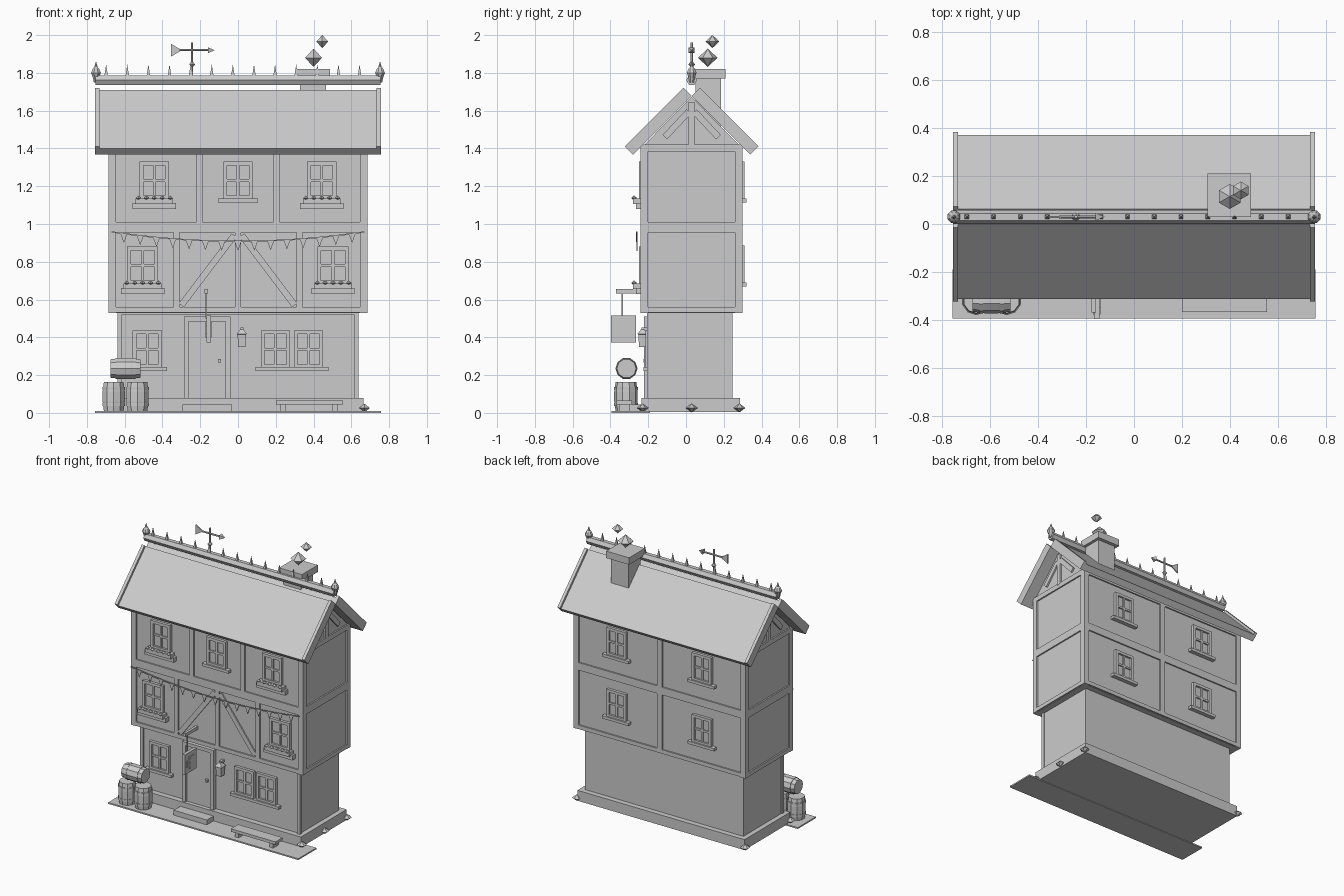
import bpy, bmesh, math
from mathutils import Vector, Matrix

cube = bpy.data.objects.get("Cube")
if cube:
    bpy.data.objects.remove(cube, do_unlink=True)

GREY = (0.6, 0.6, 0.6, 1)
stone = bpy.data.materials.new("plain grey")
stone.use_nodes = True
stone.diffuse_color = GREY
stone.node_tree.nodes["Principled BSDF"].inputs["Base Color"].default_value = GREY

CY = 0.03                    # depth centre of the house
FRONT, BACK = -0.24, 0.30    # upper storey faces
SIDE = 0.685                 # upper storey half width
GROUND_FRONT = -0.195


def finish(name, bm):
    bmesh.ops.recalc_face_normals(bm, faces=bm.faces)
    mesh = bpy.data.meshes.new(name)
    bm.to_mesh(mesh)
    bm.free()
    mesh.materials.append(stone)
    obj = bpy.data.objects.new(name, mesh)
    bpy.context.scene.collection.objects.link(obj)
    return obj


def box(name, x, y, z):
    """Box from (low, high) ranges."""
    bm = bmesh.new()
    bmesh.ops.create_cube(bm, size=1)
    for v in bm.verts:
        v.co = [r[0] if c < 0 else r[1] for r, c in zip((x, y, z), v.co)]
    return finish(name, bm)


def beam(name, a, b, normal, width, thick):
    """Box running from a to b, with its width along the normal."""
    a, b, n = Vector(a), Vector(b), Vector(normal)
    d = (b - a).normalized()
    rot = Matrix((d, n, d.cross(n))).transposed().to_4x4()
    bm = bmesh.new()
    bmesh.ops.create_cube(bm, size=1)
    scale = Matrix.Diagonal(((b - a).length, width, thick, 1))
    bm.transform(Matrix.Translation((a + b) / 2) @ rot @ scale)
    return finish(name, bm)


def lathe(name, centre, profile, sides=8, axis='Z'):
    """Capped turned shape from (radius, height) pairs."""
    bm = bmesh.new()
    rings = []
    for r, h in profile:
        ring = []
        for i in range(sides):
            t = math.tau * (i + 0.5) / sides
            ring.append(bm.verts.new((r * math.cos(t), r * math.sin(t), h)))
        rings.append(ring)
    for low, high in zip(rings, rings[1:]):
        for i in range(sides):
            j = (i + 1) % sides
            bm.faces.new((low[i], low[j], high[j], high[i]))
    bm.faces.new(rings[0][::-1])
    bm.faces.new(rings[-1])
    bmesh.ops.remove_doubles(bm, verts=bm.verts, dist=0.0001)
    if axis == 'X':
        bm.transform(Matrix.Rotation(math.pi / 2, 4, 'Y'))
    bm.transform(Matrix.Translation(centre))
    return finish(name, bm)


def prism(name, points, direction):
    """Extrude a flat outline along a direction."""
    bm = bmesh.new()
    face = bm.faces.new([bm.verts.new(p) for p in points])
    moved = bmesh.ops.extrude_face_region(bm, geom=[face])["geom"]
    verts = [g for g in moved if isinstance(g, bmesh.types.BMVert)]
    bmesh.ops.translate(bm, verts=verts, vec=direction)
    return finish(name, bm)


def gem(name, x, y, z, r, h):
    lathe(name, (x, y, z), [(0, -h), (r, 0), (0, h)], 6)


def span(mid, half):
    return (mid - half, mid + half)


def window(name, x, z, wall, out=-1, w=0.155, h=0.2, flowers=False, sill=True):
    """Framed window with glazing bars; z is the bottom, out the facing."""
    def depth(near, far):
        return sorted((wall + out * near, wall + out * far))
    top = z + h
    box(name + "_pane", span(x, w / 2), depth(-0.01, 0.006), (z, top))
    for s in (-1, 1):
        box(name + "_jamb", span(x + s * (w / 2 - 0.01), 0.01), depth(-0.01, 0.02), (z, top))
    for rail in (z + 0.01, top - 0.01):
        box(name + "_rail", span(x, w / 2), depth(-0.01, 0.02), span(rail, 0.01))
    box(name + "_mullion", span(x, 0.007), depth(-0.01, 0.015), (z, top))
    box(name + "_transom", span(x, w / 2), depth(-0.01, 0.015), span(z + h / 2, 0.007))
    if sill:
        box(name + "_sill", span(x, 0.105), depth(-0.01, 0.03), (z - 0.015, z + 0.005))
    if flowers:
        box(name + "_flower_box_base", span(x, 0.115), depth(-0.01, 0.035), (z - 0.05, z - 0.018))
        box(name + "_flower_box", span(x, 0.1), depth(-0.01, 0.05), (z - 0.025, z + 0.005))
        for i in range(-2, 3):
            gem(name + "_flower", x + i * 0.042, wall + out * 0.045, z + 0.008, 0.016, 0.013)


# Ground, plinth and storeys
box("pavement", (-0.757, 0.757), (-0.395, -0.19), (0, 0.01))
box("plinth", (-0.665, 0.665), span(0.025, 0.26), (0.005, 0.08))
box("ground_floor", (-0.63, 0.63), (GROUND_FRONT, 0.247), (0.07, 0.54))
box("upper_floors", span(0, SIDE - 0.01), (FRONT + 0.01, BACK - 0.01), (0.53, 1.41))
for s in (-1, 1):
    box("ground_corner_post", span(s * 0.625, 0.012), span(GROUND_FRONT, 0.012), (0.08, 0.53))
box("ground_top_rail", (-0.635, 0.635), span(GROUND_FRONT, 0.008), (0.52, 0.54))

# Timber framing: corner posts and rails around the upper storeys
for sx in (-1, 1):
    for y in (FRONT, BACK):
        s = -1 if y < 0 else 1
        box("corner_post", sorted((sx * SIDE, sx * (SIDE - 0.04))), sorted((y, y - s * 0.04)), (0.53, 1.4))
for low, high in ((0.532, 0.56), (0.955, 1.01), (1.385, 1.42)):
    for y, s in ((FRONT, 1), (BACK, -1)):
        box("long_rail", span(0, SIDE), sorted((y, y + s * 0.02)), (low, high))
    for sx in (-1, 1):
        box("side_rail", sorted((sx * SIDE, sx * (SIDE - 0.02))), (FRONT, BACK), (low, high))
for x in (-0.325, 0, 0.325):
    box("lower_stud", span(x, 0.016), (FRONT, FRONT + 0.02), (0.55, 0.96))
for x in (-0.203, 0.203):
    box("upper_stud", span(x, 0.016), (FRONT, FRONT + 0.02), (1.0, 1.39))
box("back_stud", span(0, 0.02), (BACK - 0.02, BACK), (0.55, 1.39))
for s in (-1, 1):
    beam("front_brace", (s * 0.3, FRONT + 0.01, 0.57), (s * 0.02, FRONT + 0.01, 0.94), (0, 1, 0), 0.018, 0.034)

# Gable walls and their timbers
prism("gable", [(-SIDE + 0.01, FRONT, 1.4), (-SIDE + 0.01, BACK, 1.4), (-SIDE + 0.01, CY, 1.672)],
      (2 * SIDE - 0.02, 0, 0))
for sx in (-1, 1):
    gx = sx * (SIDE - 0.008)
    box("king_post", span(gx, 0.01), span(CY, 0.016), (1.41, 1.645))
    for s in (-1, 1):
        beam("gable_strut", (gx, CY + s * 0.015, 1.595), (gx, CY + s * 0.142, 1.46), (1, 0, 0), 0.02, 0.034)

# Roof slopes with thicker boards at both ends
RUN = 0.31


def slope(name, s, x, width, thick):
    k = thick / 2 * math.sqrt(0.5)
    start = (x, CY + s * k, 1.677 + k)
    end = (x, CY + s * (RUN + k), 1.677 - RUN + k)
    beam(name, start, end, (1, 0, 0), width, thick)


for s in (-1, 1):
    slope("roof_slope", s, 0, 1.48, 0.046)
    for sx in (-1, 1):
        slope("barge_board", s, sx * 0.745, 0.022, 0.062)

# Ridge with spikes and finials
lathe("ridge_beam", (0, CY, 1.762), [(0.029, -0.755), (0.029, 0.755)], 6, 'X')
for i in range(13):
    lathe("ridge_spike", (-0.698 + i * 0.1118, CY, 1.785), [(0.013, 0), (0, 0.06)], 4)
for s in (-1, 1):
    lathe("finial", (s * 0.752, CY, 1.8),
          [(0.012, -0.05), (0.018, -0.024), (0.028, 0), (0.018, 0.022), (0.01, 0.03), (0, 0.062)])

# Weather vane
VX = -0.243
lathe("vane_pole", (VX, CY, 1.78), [(0.007, 0), (0.007, 0.18)], 6)
lathe("vane_collar", (VX, CY, 1.845), [(0.008, -0.012), (0.018, 0), (0.008, 0.012)], 6)
lathe("vane_arm", (VX, CY, 1.92), [(0.006, -0.07), (0.006, 0.09)], 6, 'X')
lathe("vane_tip", (VX, CY, 1.92), [(0.022, 0.083), (0, 0.12)], 4, 'X')
prism("vane_tail", [(VX - 0.113, CY - 0.004, 1.955), (VX - 0.113, CY - 0.004, 1.885),
                    (VX - 0.055, CY - 0.004, 1.92)], (0, 0.008, 0))

# Chimney and smoke
box("chimney", span(0.397, 0.07), (0.05, 0.185), (1.5, 1.78))
box("chimney_cap", span(0.397, 0.091), (0.03, 0.21), (1.77, 1.82))
gem("smoke_large", 0.4, 0.115, 1.88, 0.052, 0.048)
gem("smoke_small", 0.446, 0.14, 1.966, 0.037, 0.034)

# Windows
for x in (-0.48, 0.198, 0.373):
    window("ground_window", x, 0.237, GROUND_FRONT)
for x in (-0.505, 0.503):
    window("middle_window", x, 0.68, FRONT + 0.01, w=0.165, flowers=True, sill=False)
for x in (-0.443, 0, 0.443):
    window("top_window", x, 1.13, FRONT + 0.01, flowers=x != 0, sill=x == 0)
for x in (-0.34, 0.34):
    for z in (0.685, 1.13):
        window("back_window", x, z, BACK - 0.01, out=1)

# Door with frame, handle and step
DX = -0.163
box("door", span(DX, 0.1), (GROUND_FRONT - 0.012, GROUND_FRONT), (0.08, 0.49))
for s in (-1, 1):
    box("door_jamb", span(DX + s * 0.111, 0.013), (GROUND_FRONT - 0.028, GROUND_FRONT), (0.08, 0.51))
box("door_lintel", span(DX, 0.124), (GROUND_FRONT - 0.028, GROUND_FRONT), (0.485, 0.51))
box("door_seam", span(-0.12, 0.004), (GROUND_FRONT - 0.016, GROUND_FRONT), (0.09, 0.485))
box("door_handle", span(-0.098, 0.009), (GROUND_FRONT - 0.03, GROUND_FRONT), span(0.275, 0.009))
box("door_step", span(DX, 0.132), (-0.31, -0.225), (0.005, 0.045))

# Hanging sign with a mug emblem
SX = -0.155
box("sign_arm", span(SX - 0.013, 0.009), (-0.37, FRONT + 0.02), (0.632, 0.655))
box("sign_hanger", span(SX - 0.013, 0.004), span(-0.337, 0.004), (0.5, 0.64))
box("sign_board", span(SX, 0.011), (-0.396, -0.265), (0.372, 0.516))
box("mug", span(SX, 0.016), (-0.35, -0.3), (0.4, 0.485))
for z in (0.425, 0.46):
    box("mug_handle", span(SX, 0.016), (-0.378, -0.35), span(z, 0.006))
box("mug_handle", span(SX, 0.016), (-0.378, -0.367), (0.42, 0.465))

# Lantern
box("lantern_bracket", span(0.02, 0.008), (-0.235, GROUND_FRONT), (0.435, 0.452))
lathe("lantern", (0.02, -0.23, 0.35), [(0.026, 0), (0.032, 0.065), (0.038, 0.068), (0.012, 0.092)], 4)

# Bunting: a sagging line of pennants
def sag(x):
    return 0.908 + 0.05 * (x / 0.67) ** 2


BY = FRONT - 0.02
knots = [-0.67 + i * 0.134 for i in range(11)]
for a, b in zip(knots, knots[1:]):
    beam("bunting_cord", (a, BY, sag(a)), (b, BY, sag(b)), (0, 1, 0), 0.007, 0.007)
for i in range(-7, 8):
    x = i * 0.0863
    z = sag(x)
    prism("pennant", [(x - 0.018, BY - 0.002, z), (x + 0.018, BY - 0.002, z), (x, BY - 0.002, z - 0.05)], (0, 0.004, 0))

# Barrels with hoops, and the bench
def barrel(x, y, z, length, r, axis='Z'):
    h = length / 2
    lathe("barrel", (x, y, z), [(r * 0.88, -h), (r, -h / 3), (r, h / 3), (r * 0.88, h)], 10, axis)
    for s in (-0.55, 0.55):
        lathe("barrel_hoop", (x, y, z), [(r * 1.01, s * h - 0.008), (r * 1.01, s * h + 0.008)], 10, axis)


barrel(-0.658, -0.318, 0.087, 0.155, 0.062)
barrel(-0.532, -0.318, 0.087, 0.155, 0.062)
barrel(-0.595, -0.315, 0.235, 0.16, 0.058, 'X')
box("bench_seat", (0.2, 0.555), (-0.367, -0.285), (0.045, 0.066))
for x in (0.24, 0.515):
    box("bench_leg", span(x, 0.014), (-0.355, -0.297), (0.005, 0.05))

# Tufts around the plinth
for x, y in ((0.67, -0.23), (0.67, CY), (0.67, 0.283), (-0.67, -0.23), (-0.67, 0.283)):
    gem("tuft", x, y, 0.026, 0.032, 0.023)
